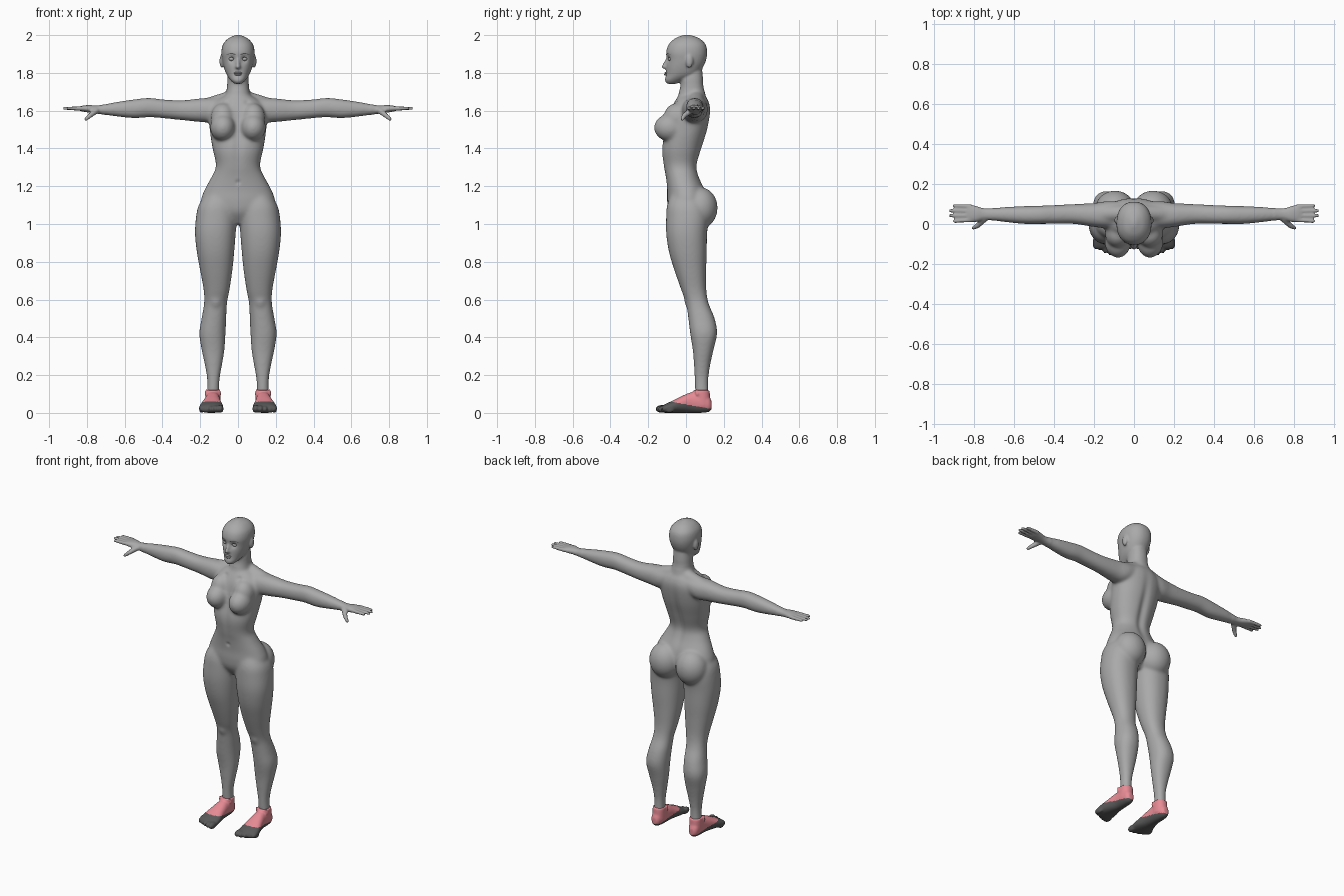
import bpy
import bmesh
import math
from mathutils import Matrix, Vector
from mathutils.bvhtree import BVHTree

cube = bpy.data.objects.get("Cube")
if cube:
    bpy.data.objects.remove(cube, do_unlink=True)


def material(name, colour):
    mat = bpy.data.materials.new(name)
    mat.use_nodes = True
    mat.diffuse_color = (*colour, 1)
    for node in mat.node_tree.nodes:
        if node.type == "BSDF_PRINCIPLED":
            node.inputs["Base Color"].default_value = (*colour, 1)
    return mat


skin = material("grey skin", (.4, .4, .4))
pink = material("pink shoe", (.8, .26, .3))
dark = material("dark grey", (.1, .1, .1))

PLACE = {
    "x": lambda t, a, b: (t, a, b),
    "y": lambda t, a, b: (a, t, b),
    "z": lambda t, a, b: (a, b, t),
}


def spline(rows, steps):
    """Smoothly interpolate rows of numbers."""
    result = []
    last = len(rows) - 1
    for i in range(last):
        near = [rows[max(i - 1, 0)], rows[i], rows[i + 1], rows[min(i + 2, last)]]
        p, q, r, s = (Vector(row) for row in near)
        for k in range(steps):
            u = k / steps
            bend = (2 * p - 5 * q + 4 * r - s) * u + (3 * (q - r) + s - p) * u * u
            result.append(q + (r - p + bend) * u / 2)
    result.append(Vector(rows[-1]))
    return result


def loft(bm, axis, rows, sides=32, steps=5):
    """Rounded rings along an axis; each row is position, min/max, min/max."""
    rings = []
    for t, a_min, a_max, b_min, b_max in spline(rows, steps):
        ring = []
        for k in range(sides):
            angle = math.tau * k / sides
            c, s = (math.copysign(abs(f) ** .9, f) for f in (math.cos(angle), math.sin(angle)))
            a = (a_min + a_max + (a_max - a_min) * c) / 2
            b = (b_min + b_max + (b_max - b_min) * s) / 2
            ring.append(bm.verts.new(PLACE[axis](t, a, b)))
        rings.append(ring)
    for low, high in zip(rings, rings[1:]):
        for k in range(sides):
            n = (k + 1) % sides
            bm.faces.new((low[k], low[n], high[n], high[k]))
    bm.faces.new(rings[0][::-1])
    bm.faces.new(rings[-1])


def centred(rows):
    return [(z, -w, w, front, back) for z, w, front, back in rows]


def ball(bm, centre, size):
    matrix = Matrix.LocRotScale(Vector(centre), None, Vector(size))
    bmesh.ops.create_uvsphere(bm, u_segments=24, v_segments=16, radius=1, matrix=matrix)


def limb(bm, start, end, r_start, r_end):
    """Tapered rod with rounded ends."""
    p, q = Vector(start), Vector(end)
    turn = (q - p).to_track_quat("Z", "Y").to_matrix().to_4x4()
    bmesh.ops.create_cone(bm, cap_ends=True, segments=16, radius1=r_start, radius2=r_end,
                          depth=(q - p).length, matrix=Matrix.Translation((p + q) / 2) @ turn)
    ball(bm, p, (r_start,) * 3)
    ball(bm, q, (r_end,) * 3)


def mirror(bm):
    copy = bmesh.ops.duplicate(bm, geom=bm.verts[:] + bm.edges[:] + bm.faces[:])["geom"]
    for item in copy:
        if isinstance(item, bmesh.types.BMVert):
            item.co.x *= -1
    bmesh.ops.reverse_faces(bm, faces=[f for f in copy if isinstance(f, bmesh.types.BMFace)])


def make_object(name, bm, mats):
    mesh = bpy.data.meshes.new(name)
    bm.to_mesh(mesh)
    bm.free()
    for mat in mats:
        mesh.materials.append(mat)
    for face in mesh.polygons:
        face.use_smooth = True
    obj = bpy.data.objects.new(name, mesh)
    bpy.context.scene.collection.objects.link(obj)
    return obj


def fuse(bm, voxel):
    """Merge overlapping volumes into one continuous surface."""
    bmesh.ops.recalc_face_normals(bm, faces=bm.faces[:])
    obj = make_object("fusing_helper", bm, [])
    remesh = obj.modifiers.new("Fuse", "REMESH")
    remesh.mode = "VOXEL"
    remesh.voxel_size = voxel
    graph = bpy.context.evaluated_depsgraph_get()
    mesh = bpy.data.meshes.new_from_object(obj.evaluated_get(graph))
    bpy.data.objects.remove(obj, do_unlink=True)
    fused = bmesh.new()
    fused.from_mesh(mesh)
    bpy.data.meshes.remove(mesh)
    return fused


def relax(bm, rounds, rule=lambda co: True):
    verts = [v for v in bm.verts if rule(v.co)]
    for _ in range(rounds):
        bmesh.ops.smooth_vert(bm, verts=verts, factor=.5, use_axis_x=True,
                              use_axis_y=True, use_axis_z=True)


body = bmesh.new()
# Leg
loft(body, "z", [
    (.07, .1, .165, .05, .12), (.17, .098, .163, .046, .118), (.25, .085, .175, .042, .128),
    (.33, .072, .192, .036, .145), (.42, .066, .205, .022, .165), (.5, .062, .193, .012, .152),
    (.58, .058, .18, 0, .12), (.65, .045, .182, -.025, .108), (.75, .03, .2, -.06, .107),
    (.85, .02, .218, -.09, .11), (.95, .012, .228, -.105, .112), (1.04, .006, .222, -.105, .12),
    (1.1, .01, .208, -.1, .11), (1.16, .02, .17, -.08, .08)])
ball(body, (.118, .02, .6), (.035, .03, .05))
# Buttock and breast
ball(body, (.095, .075, 1.085), (.1, .093, .11))
ball(body, (.08, -.085, 1.51), (.068, .085, .073))
ball(body, (.08, -.05, 1.56), (.065, .07, .08))
# Shoulder slope and arm
limb(body, (.03, .055, 1.67), (.17, .05, 1.62), .04, .045)
loft(body, "x", [
    (.04, 0, .11, 1.58, 1.68), (.13, -.02, .115, 1.54, 1.67), (.2, -.015, .105, 1.54, 1.665),
    (.3, 0, .1, 1.55, 1.655), (.4, 0, .095, 1.56, 1.66), (.47, 0, .092, 1.565, 1.668),
    (.55, 0, .09, 1.56, 1.66), (.65, .01, .085, 1.57, 1.645), (.74, .02, .078, 1.583, 1.628),
    (.79, .01, .09, 1.59, 1.63), (.83, .01, .1, 1.597, 1.625), (.84, .02, .09, 1.6, 1.62)])
# Fingers and thumb
for base, tip, reach in ((.088, .092, .9), (.065, .067, .92), (.042, .042, .92), (.02, .014, .9)):
    limb(body, (.82, base, 1.612), (reach, tip, 1.612), .012, .009)
limb(body, (.75, .025, 1.6), (.785, -.01, 1.573), .017, .013)
limb(body, (.785, -.01, 1.573), (.805, -.02, 1.555), .013, .01)
# Ear
ball(body, (.086, .018, 1.862), (.012, .02, .036))
mirror(body)
# Torso
loft(body, "z", centred([
    (1, .08, -.05, .06), (1.06, .16, -.09, .1), (1.12, .195, -.1, .11), (1.18, .178, -.1, .1),
    (1.25, .14, -.108, .07), (1.31, .117, -.12, .06), (1.4, .135, -.13, .085),
    (1.5, .15, -.11, .115), (1.6, .155, -.085, .13), (1.65, .12, -.06, .12),
    (1.68, .07, -.04, .1)]))
# Neck
loft(body, "z", centred([
    (1.63, .085, -.045, .11), (1.68, .066, -.042, .105), (1.73, .058, -.03, .092),
    (1.77, .056, -.03, .09), (1.82, .05, -.01, .085)]))
# Head
loft(body, "z", centred([
    (1.742, .018, -.1, -.05), (1.76, .038, -.112, -.01), (1.79, .06, -.106, .06),
    (1.83, .075, -.105, .09), (1.87, .084, -.102, .107), (1.91, .088, -.105, .112),
    (1.95, .08, -.092, .104), (1.98, .055, -.062, .075), (1.995, .026, -.03, .042),
    (2.002, .006, -.005, .015)]))
# Nose
limb(body, (0, -.096, 1.88), (0, -.117, 1.833), .007, .012)
ball(body, (0, -.106, 1.83), (.018, .012, .009))

body = fuse(body, .006)
relax(body, 3)
relax(body, 14, lambda co: abs(co.x) < .7 and co.z < 1.73)

# Soft modelling: spine groove, chest groove, eye sockets, navel and collarbones
DENTS = [
    ((.034, -.1, 1.873), .018, .012),
    ((0, -.11, 1.22), .012, .008),
    ((.05, -.06, 1.645), .016, .006),
]
for v in body.verts:
    co = v.co
    groove = math.exp(-(co.x / .025) ** 2)
    if co.y > .03 and co.z < 1.7:
        co.y -= .013 * groove * math.exp(-((co.z - 1.38) / .17) ** 2)
    elif co.y < -.03 and co.z < 1.7:
        co.y += .008 * groove * math.exp(-((co.z - 1.45) / .15) ** 2)
    folded = Vector((abs(co.x), co.y, co.z))
    for centre, radius, depth in DENTS:
        gap = (folded - Vector(centre)).length / radius
        if gap < 3:
            co.y += depth * math.exp(-gap * gap)

# Eyes and lips
for side in (-1, 1):
    ball(body, (side * .033, -.081, 1.873), (.016, .014, .01))
ball(body, (0, -.104, 1.8), (.022, .011, .005))
ball(body, (0, -.104, 1.791), (.018, .012, .006))
tree = BVHTree.FromBMesh(body)
make_object("body", body, [skin])


def face_strip(name, x_start, x_end, z, arch, thick):
    """Thin painted plate laid over both sides of the face."""
    bm = bmesh.new()
    count = 10
    for side in (-1, 1):
        previous = None
        for k in range(count + 1):
            u = k / count
            x = side * (x_start + (x_end - x_start) * u)
            middle = z + arch * math.sin(math.pi * u)
            half = thick * (1 - .6 * u)
            pair = []
            for height in (middle - half, middle + half):
                hit = tree.ray_cast(Vector((x, -1, height)), Vector((0, 1, 0)))[0]
                pair.append(bm.verts.new(hit - Vector((0, .002, 0))))
            if previous:
                bm.faces.new((previous[0], pair[0], pair[1], previous[1]))
            previous = pair
    make_object(name, bm, [dark])


face_strip("eyebrows", .012, .06, 1.895, .008, .003)
face_strip("eyelashes", .018, .05, 1.877, .005, .002)

# Feet with toes and a pointed collar
feet = bmesh.new()
loft(feet, "y", [
    (-.125, .085, .198, .005, .035), (-.11, .078, .206, 0, .047), (-.07, .078, .203, 0, .065),
    (-.02, .088, .188, 0, .09), (.03, .094, .175, 0, .11), (.08, .097, .172, 0, .11),
    (.12, .105, .165, .005, .09), (.136, .12, .15, .02, .06)])
loft(feet, "z", [(.04, .094, .172, .03, .13), (.12, .093, .172, .038, .125)])
for k in range(5):
    ball(feet, (.094 + .025 * k, -.128 + .005 * k * k / 2, .021 - .001 * k),
         (.018 - .0015 * k, .034 - .002 * k, .021 - .001 * k))
for x in (.098, .168):
    limb(feet, (x, .06, .1), (x, .05, .126), .01, .004)
mirror(feet)
feet = fuse(feet, .005)
relax(feet, 4)
for face in feet.faces:
    spot = face.calc_center_median()
    face.material_index = int(spot.z > .022 + .18 * (.13 - spot.y))
make_object("feet", feet, [dark, pink])
